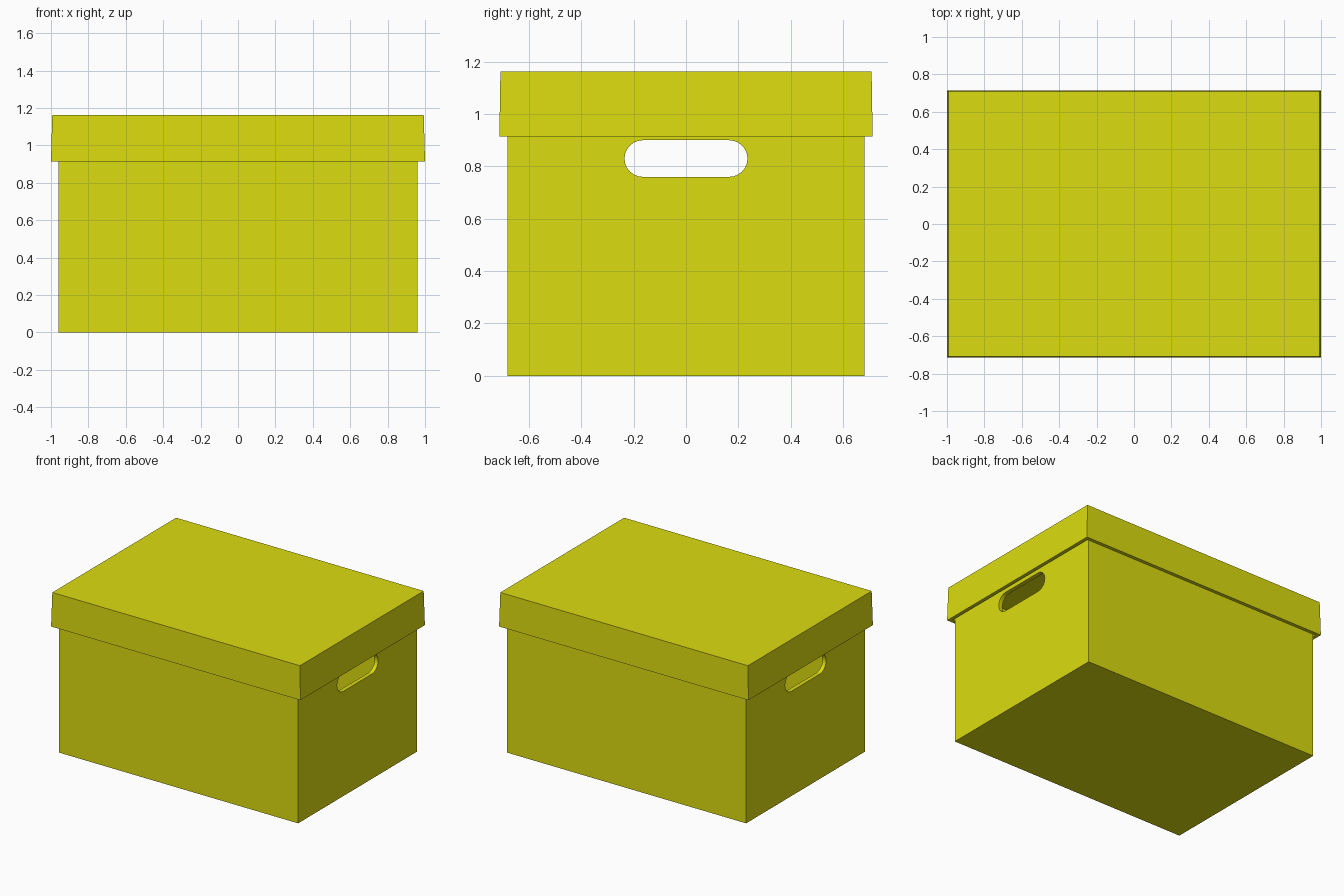
import bpy, bmesh, math

if "Cube" in bpy.data.objects:
    bpy.data.objects.remove(bpy.data.objects["Cube"])

yellow = bpy.data.materials.new("yellow cardboard")
yellow.diffuse_color = (0.72, 0.72, 0.005, 1)
yellow.use_nodes = True
yellow.node_tree.nodes["Principled BSDF"].inputs["Base Color"].default_value = yellow.diffuse_color


def make_object(name, bm):
    bmesh.ops.recalc_face_normals(bm, faces=bm.faces[:])
    mesh = bpy.data.meshes.new(name)
    bm.to_mesh(mesh)
    bm.free()
    mesh.materials.append(yellow)
    ob = bpy.data.objects.new(name, mesh)
    bpy.context.collection.objects.link(ob)
    return ob


def tray(name, closed, opened, wall):
    """Hollow rectangular tray; closed and opened are (half x, half y, z)."""
    step = math.copysign(wall, opened[2] - closed[2])
    rings = [closed, opened,
             (opened[0] - wall, opened[1] - wall, opened[2]),
             (closed[0] - wall, closed[1] - wall, closed[2] + step)]
    bm = bmesh.new()
    loops = [[bm.verts.new((sx * x, sy * y, z))
              for sx, sy in ((-1, -1), (1, -1), (1, 1), (-1, 1))]
             for x, y, z in rings]
    for a, b in zip(loops, loops[1:]):
        for i in range(4):
            j = (i + 1) % 4
            bm.faces.new((a[i], a[j], b[j], b[i]))
    bm.faces.new(loops[0])
    bm.faces.new(loops[-1])
    return make_object(name, bm)


# Open box and the slightly flared lid over it
box = tray("box_body", (0.96, 0.682, 0.0), (0.96, 0.682, 1.135), 0.03)
tray("lid", (0.993, 0.709, 1.162), (1.0, 0.713, 0.915), 0.025)

# Rounded slot cutter running through both end walls
RADIUS, HALF_FLAT, SLOT_Z, STEPS = 0.07, 0.165, 0.83, 12
bm = bmesh.new()
outline = []
for side, start in ((1, -math.pi / 2), (-1, math.pi / 2)):
    for i in range(STEPS + 1):
        a = start + math.pi * i / STEPS
        outline.append(bm.verts.new((-1.2, side * HALF_FLAT + RADIUS * math.cos(a),
                                     SLOT_Z + RADIUS * math.sin(a))))
face = bm.faces.new(outline)
ext = bmesh.ops.extrude_face_region(bm, geom=[face], use_keep_orig=True)
bmesh.ops.translate(bm, vec=(2.4, 0, 0),
                    verts=[v for v in ext["geom"] if isinstance(v, bmesh.types.BMVert)])
cutter = make_object("handle_slot_cutter", bm)
cutter.hide_render = True

# Cut the hand holes
mod = box.modifiers.new("hand holes", "BOOLEAN")
mod.operation = "DIFFERENCE"
mod.solver = "EXACT"
mod.object = cutter
bpy.context.view_layer.objects.active = box
bpy.ops.object.modifier_apply(modifier=mod.name)
bpy.data.objects.remove(cutter)
